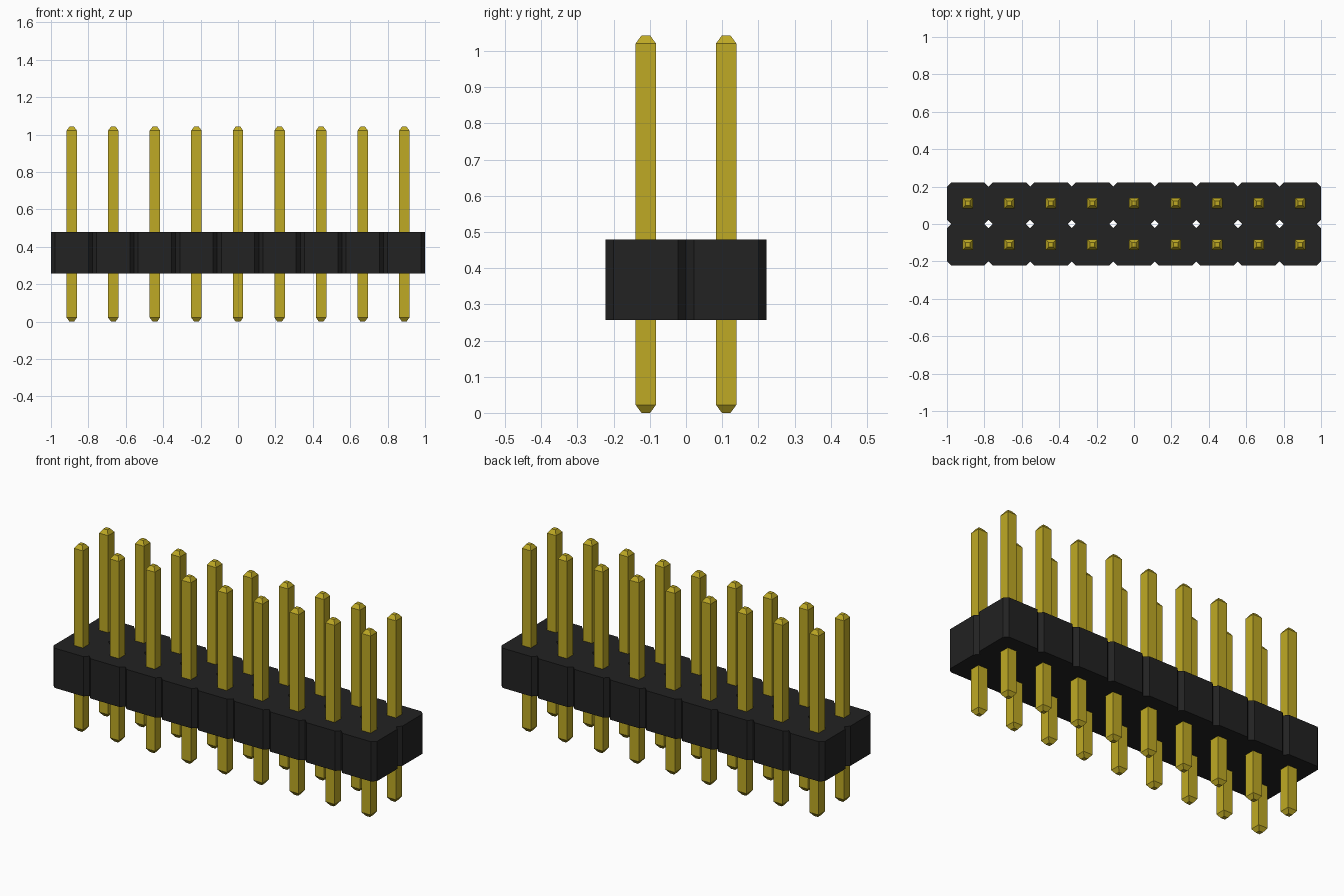
import bpy
import bmesh

cube = bpy.data.objects.get("Cube")
if cube:
    bpy.data.objects.remove(cube, do_unlink=True)

COLS, ROWS = 9, 2
PITCH = 2 / COLS
CHAMFER = 0.022
BODY_Z0, BODY_Z1 = 0.257, 0.479
PIN_TOP = 1.043
PIN_HALF, TIP_HALF, TIP_H = 0.028, 0.012, 0.022


def make_material(name, rgb, roughness, metallic=0.0):
    mat = bpy.data.materials.new(name)
    mat.use_nodes = True
    mat.diffuse_color = (*rgb, 1)
    bsdf = mat.node_tree.nodes["Principled BSDF"]
    bsdf.inputs["Base Color"].default_value = (*rgb, 1)
    bsdf.inputs["Roughness"].default_value = roughness
    bsdf.inputs["Metallic"].default_value = metallic
    return mat


def finish(bm, name, mat):
    bmesh.ops.recalc_face_normals(bm, faces=bm.faces)
    mesh = bpy.data.meshes.new(name)
    bm.to_mesh(mesh)
    bm.free()
    mesh.materials.append(mat)
    return mesh


def add_object(name, mesh, location=(0, 0, 0)):
    obj = bpy.data.objects.new(name, mesh)
    obj.location = location
    bpy.context.collection.objects.link(obj)
    return obj


black = make_material("black plastic", (0.016, 0.016, 0.016), 0.6)
gold = make_material("gold", (0.52, 0.40, 0.018), 0.4)

centres = [((c - (COLS - 1) / 2) * PITCH, (r - (ROWS - 1) / 2) * PITCH)
           for r in range(ROWS) for c in range(COLS)]

# Housing: chamfered square cells welded together, then extruded upward
h, k = PITCH / 2, PITCH / 2 - CHAMFER
octagon = [(h, -k), (h, k), (k, h), (-k, h), (-h, k), (-h, -k), (-k, -h), (k, -h)]
bm = bmesh.new()
for cx, cy in centres:
    bm.faces.new([bm.verts.new((cx + x, cy + y, BODY_Z0)) for x, y in octagon])
bmesh.ops.remove_doubles(bm, verts=bm.verts, dist=0.0005)
extruded = bmesh.ops.extrude_face_region(bm, geom=bm.faces[:], use_keep_orig=True)
top_verts = [g for g in extruded["geom"] if isinstance(g, bmesh.types.BMVert)]
bmesh.ops.translate(bm, verts=top_verts, vec=(0, 0, BODY_Z1 - BODY_Z0))
add_object("housing", finish(bm, "housing", black))

# Pin: square post with tapered ends, lofted through four square rings
bm = bmesh.new()
rings = []
for z, s in ((0, TIP_HALF), (TIP_H, PIN_HALF),
             (PIN_TOP - TIP_H, PIN_HALF), (PIN_TOP, TIP_HALF)):
    rings.append([bm.verts.new((x * s, y * s, z))
                  for x, y in ((-1, -1), (1, -1), (1, 1), (-1, 1))])
for low, high in zip(rings, rings[1:]):
    for i in range(4):
        j = (i + 1) % 4
        bm.faces.new((low[i], low[j], high[j], high[i]))
bm.faces.new(rings[0][::-1])
bm.faces.new(rings[-1])
pin_mesh = finish(bm, "pin", gold)

# One pin through the middle of each cell
for i, (cx, cy) in enumerate(centres):
    row = "front" if cy < 0 else "back"
    add_object(f"{row}_pin_{i % COLS + 1}", pin_mesh, (cx, cy, 0))
